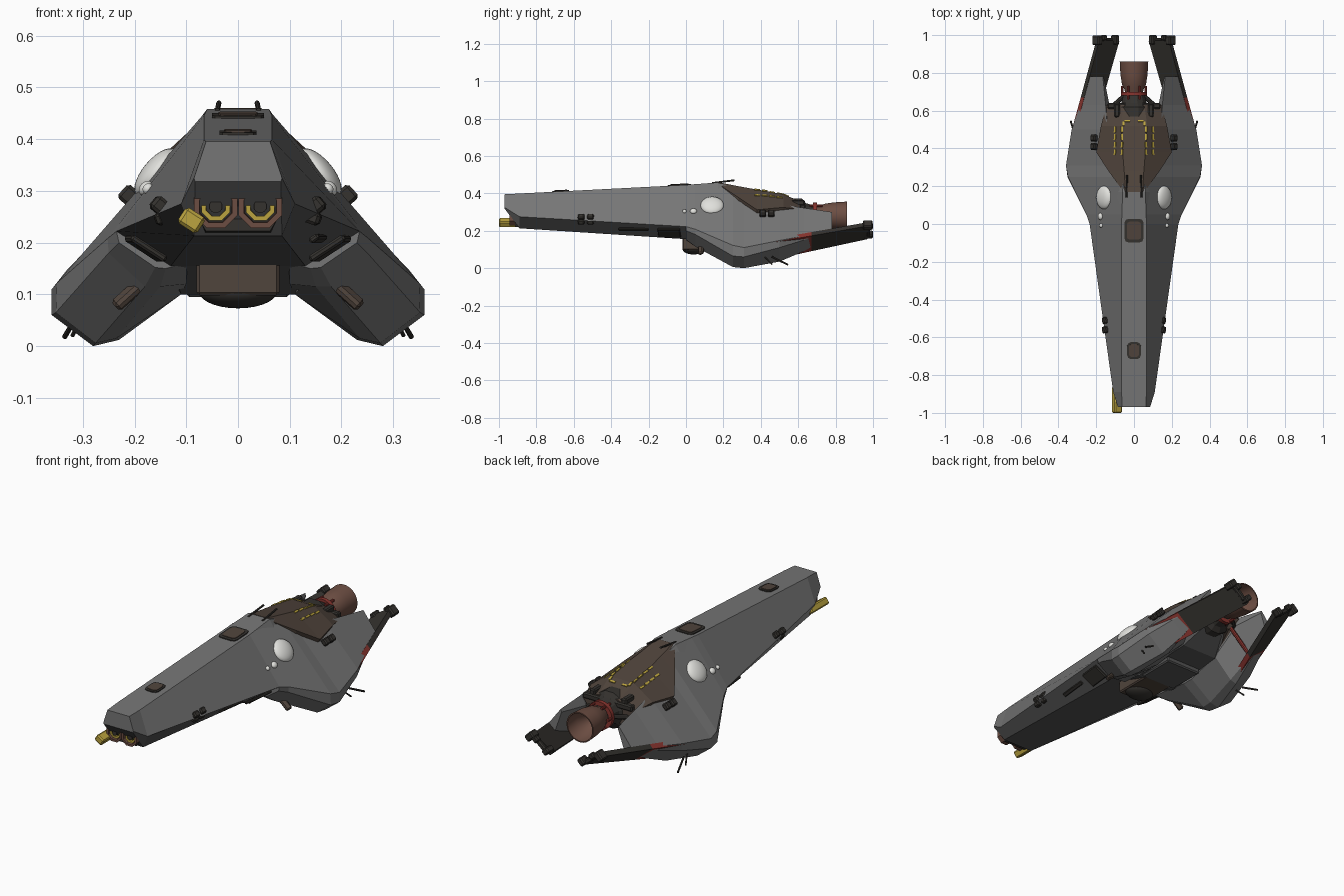
import bpy, bmesh, math
from mathutils import Vector, Euler
from mathutils.bvhtree import BVHTree

if "Cube" in bpy.data.objects:
    bpy.data.objects.remove(bpy.data.objects["Cube"])


def material(name, r, g, b):
    m = bpy.data.materials.new(name)
    m.use_nodes = True
    m.diffuse_color = (r, g, b, 1)
    m.node_tree.nodes["Principled BSDF"].inputs["Base Color"].default_value = (r, g, b, 1)
    return m


grey = material("hull grey", .18, .18, .18)
under = material("underside grey", .09, .09, .09)
dark = material("dark metal", .035, .032, .028)
brown = material("engine cover brown", .08, .058, .045)
copper = material("nozzle copper", .15, .075, .055)
red = material("red panel", .25, .035, .028)
yellow = material("yellow", .5, .37, .05)
white = material("dome white", .75, .75, .72)


def finish(bm, name, mats, rule=None, smooth=False):
    bmesh.ops.recalc_face_normals(bm, faces=bm.faces)
    bm.normal_update()
    for f in bm.faces:
        f.smooth = smooth
        if rule:
            f.material_index = rule(f)
    mesh = bpy.data.meshes.new(name)
    bm.to_mesh(mesh)
    bm.free()
    for m in mats:
        mesh.materials.append(m)
    ob = bpy.data.objects.new(name, mesh)
    bpy.context.collection.objects.link(ob)
    if smooth:
        bpy.ops.object.select_all(action="DESELECT")
        ob.select_set(True)
        bpy.context.view_layer.objects.active = ob
        bpy.ops.object.shade_smooth_by_angle(angle=math.radians(35))
    return ob


def loft(name, stations, mats, rule=None, side=0):
    """Skin cross-sections (y, [(x, z)...]); side 0 closes the section across the centre."""
    bm = bmesh.new()
    rings = []
    for y, pts in stations:
        if side == 0:
            ring = pts + [(-x, z) for x, z in reversed(pts)]
        else:
            ring = [(x * side, z) for x, z in pts]
        rings.append([bm.verts.new((x, y, z)) for x, z in ring])
    n = len(rings[0])
    for a, b in zip(rings, rings[1:]):
        for i in range(n):
            j = (i + 1) % n
            bm.faces.new((a[i], a[j], b[j], b[i]))
    bm.faces.new(rings[0])
    bm.faces.new(rings[-1])
    return finish(bm, name, mats, rule)


def box(name, loc, size, mat, rot=(0, 0, 0), bevel=0.006):
    bm = bmesh.new()
    bmesh.ops.create_cube(bm, size=1)
    bmesh.ops.scale(bm, vec=size, verts=bm.verts)
    if bevel:
        bmesh.ops.bevel(bm, geom=bm.edges[:], offset=min(bevel, min(size) * .3), segments=1, affect="EDGES")
    ob = finish(bm, name, [mat])
    ob.location = loc
    ob.rotation_euler = [math.radians(a) for a in rot]
    return ob


def pair(name, loc, size, mat, rot=(0, 0, 0), bevel=0.006):
    for s, label in ((1, "left_"), (-1, "right_")):
        box(label + name, (loc[0] * s, loc[1], loc[2]), size, mat, (rot[0], rot[1] * s, rot[2] * s), bevel)


def lathe(name, profile, mat, x=0, z=0.28, sides=32, smooth=True):
    """Spin a (y, radius) profile round an axis along y."""
    bm = bmesh.new()
    rings = []
    for y, r in profile:
        rings.append([bm.verts.new((x + r * math.cos(a), y, z + r * math.sin(a)))
                      for a in ((i + .5) * math.tau / sides for i in range(sides))])
    for a, b in zip(rings, rings[1:]):
        for i in range(sides):
            j = (i + 1) % sides
            bm.faces.new((a[i], a[j], b[j], b[i]))
    bm.faces.new(rings[0])
    bm.faces.new(rings[-1])
    return finish(bm, name, [mat], smooth=smooth)


def dome(name, loc, size, mat, tilt=0):
    bm = bmesh.new()
    bmesh.ops.create_uvsphere(bm, u_segments=24, v_segments=14, radius=1)
    bmesh.ops.scale(bm, vec=size, verts=bm.verts)
    ob = finish(bm, name, [mat], smooth=True)
    ob.location = loc
    ob.rotation_euler = (0, math.radians(tilt), 0)


def rod(name, a, b, r, mat):
    a, b = Vector(a), Vector(b)
    bm = bmesh.new()
    bmesh.ops.create_cone(bm, cap_ends=True, segments=8, radius1=r, radius2=r, depth=(b - a).length)
    ob = finish(bm, name, [mat])
    ob.location = (a + b) / 2
    ob.rotation_euler = (b - a).to_track_quat("Z", "Y").to_euler()


# Main hull: flat top, sloping flanks, darker underside
loft("hull", [
    (-.97, [(.062, .395), (.085, .325), (.083, .318)]),
    (-.89, [(.066, .399), (.11, .275), (.085, .213)]),
    (0, [(.066, .445), (.235, .222), (.13, .155)]),
    (.17, [(.06, .458), (.2, .25), (.11, .1)]),
    (.5, [(.05, .35), (.13, .25), (.1, .13)]),
    (.6, [(.05, .33), (.1, .25), (.06, .2)])],
    [grey, under], lambda f: int(f.normal.z < -.2))

# Drooping thick wings
wing = [
    (.0, [(.066, .445), (.235, .222), (.23, .2), (.16, .152), (.14, .15), (.1, .16)]),
    (.05, [(.066, .449), (.252, .208), (.25, .18), (.18, .115), (.15, .115), (.1, .12)]),
    (.25, [(.082, .42), (.35, .122), (.352, .065), (.275, .006), (.235, .015), (.11, .1)]),
    (.31, [(.1, .385), (.36, .11), (.36, .06), (.28, 0), (.23, .012), (.11, .1)]),
    (.5, [(.14, .343), (.33, .148), (.325, .11), (.235, .035), (.2, .045), (.1, .14)]),
    (.63, [(.15, .322), (.285, .172), (.28, .15), (.21, .09), (.2, .1), (.13, .27)]),
    (.78, [(.165, .3), (.236, .207), (.23, .196), (.2, .175), (.195, .185), (.16, .285)])]
# Tail plates running back from the wing tips
tail = [(y, [(.333 - .133 * t, .14 + .085 * t), (.237 - .145 * t, .05 + .105 * t),
             (.217 - .14 * t, .07 + .105 * t), (.313 - .128 * t, .16 + .085 * t)])
        for y, t in ((.485, 0), (.67, .385), (.97, 1))]
for s, label in ((1, "left_"), (-1, "right_")):
    loft(label + "wing", wing, [grey], side=s)
    loft(label + "tail_plate", tail, [red, dark], lambda f: int(f.calc_center_median().y > .67), side=s)
    # Sensor domes on the flank
    dome(label + "sensor_dome", (.158 * s, .14, .335), (.058, .062, .026), white, 50 * s)
    dome(label + "sensor_bead_large", (.178 * s, .04, .305), (.016, .018, .012), white, 50 * s)
    dome(label + "sensor_bead_small", (.174 * s, -.008, .304), (.011, .011, .01), white, 50 * s)
    # Rods and antennas
    rod(label + "top_rod", (.04 * s, .14, .455), (.037 * s, .26, .47), .005, dark)
    rod(label + "wing_antenna", (.31 * s, .46, .06), (.335 * s, .545, .018), .005, dark)
    rod(label + "wing_antenna_short", (.3 * s, .42, .06), (.32 * s, .46, .02), .004, dark)
    rod(label + "engine_strut", (.14 * s, .6, .27), (.05 * s, .68, .28), .012, dark)
    rod(label + "tail_strut", (.2 * s, .64, .13), (.1 * s, .62, .25), .01, red)
    # Nose guns
    lathe(label + "gun_ring", [(-.89, .045), (-.945, .045), (-.945, .034), (-.9, .032)], copper,
          .043 * s, .27, 8, False)
    lathe(label + "gun_liner", [(-.9, .03), (-.935, .03), (-.935, .02), (-.9, .019)], yellow,
          .043 * s, .27, 8, False)
    lathe(label + "gun_barrel", [(-.89, .013), (-.94, .013)], dark, .043 * s, .27, 12, False)

# Tail plate end fittings
pair("tail_fitting_outer", (.195, .972, .23), (.035, .05, .05), dark, (0, -45, 0))
pair("tail_fitting_inner", (.1, .975, .18), (.03, .05, .04), dark, (0, -45, 0))
pair("tail_end_bar", (.148, .975, .205), (.1, .02, .025), dark, (0, -40, 0))
pair("tail_tip", (.16, .985, .225), (.03, .03, .03), dark, (0, -45, 0))

# Flank clamps, vents and slots
for y in (-.56, -.51):
    pair("flank_clamp", (.152, y, .272 - .0), (.03, .035, .03), dark, (0, 50, -8))
    pair("flank_clamp_foot", (.145, y, .248), (.03, .035, .025), dark, (0, 20, -8))
for y in (.41, .455):
    pair("cover_clamp", (.212, y, .292), (.035, .035, .03), dark, (0, 48, 0))
pair("belly_vent", (.178, -.09, .189), (.08, .12, .014), dark, (0, -33, -6))
pair("wing_slot", (.2, .08, .11), (.1, .03, .02), brown, (30, 42, 0))
pair("belly_slot", (.155, -.28, .208), (.02, .16, .012), dark, (0, -35, -6))

# Belly bay and turret
box("belly_bay", (0, .1, .135), (.16, .24, .075), brown)
box("belly_bay_frame", (0, .28, .11), (.2, .2, .03), under)
dome("belly_turret", (0, .04, .105), (.075, .06, .032), dark)

# Top hatches
for y, z, w, d in ((-.035, .443, .1, .125), (-.67, .41, .072, .09)):
    for k, m, lift in ((1, dark, 0), (.76, brown, .003)):
        bm = bmesh.new()
        bmesh.ops.create_cube(bm, size=1)
        bmesh.ops.scale(bm, vec=(w * k, d * k, .01), verts=bm.verts)
        upright = [e for e in bm.edges if abs(e.verts[0].co.z - e.verts[1].co.z) > .005]
        bmesh.ops.bevel(bm, geom=upright, offset=.02 * k, segments=2, affect="EDGES", profile=.5)
        hatch = finish(bm, "top_hatch", [m])
        hatch.location = (0, y, z + lift)
        hatch.rotation_euler.x = math.radians(2.8)

# Gun housing and side lamp
loft("gun_housing", [(-.915, [(.06, .318), (.09, .27), (.062, .222)]),
                     (-.86, [(.06, .32), (.092, .27), (.065, .215)])], [dark])
box("yellow_lamp", (-.09, -.93, .243), (.045, .14, .036), yellow, (0, 33, 0))

# Engine cover
cover = loft("engine_cover", [
    (.17, [(.045, .46), (.055, .452), (.05, .3)]),
    (.28, [(.052, .438), (.135, .378), (.1, .25)]),
    (.38, [(.06, .42), (.2, .312), (.12, .2)]),
    (.52, [(.07, .395), (.175, .325), (.11, .18)]),
    (.63, [(.055, .348), (.145, .31), (.08, .23)])], [brown])

# Yellow dashes laid on the cover surface
bm = bmesh.new()
bm.from_mesh(cover.data)
surface = BVHTree.FromBMesh(bm)
bm.free()


def dash(x, y, w, d):
    hit, normal, _, _ = surface.ray_cast(Vector((x, y, 1)), Vector((0, 0, -1)))
    if hit:
        ob = box("yellow_dash", hit, (w, d, .009), yellow, bevel=0)
        ob.rotation_euler = normal.to_track_quat("Z", "Y").to_euler()
        # Keep the long side running fore and aft
        ob.rotation_euler = Euler((math.atan2(-normal.y, normal.z), math.asin(normal.x), 0))


for s in (1, -1):
    for y in (.38, .42, .46, .5):
        dash(.1 * s, y, .01, .03)
        dash(.063 * s, y, .01, .03)
    dash(.056 * s, .53, .01, .025)
    dash(.035 * s, .545, .03, .01)

# Engine hub, red collar and nozzle
lathe("engine_hub", [(.5, .1), (.62, .095), (.64, .07), (.7, .052)], dark, sides=12, smooth=False)
lathe("engine_collar", [(.68, .05), (.68, .07), (.7, .07), (.7, .05)], red)
lathe("engine_nozzle", [(.69, .045), (.715, .052), (.74, .064), (.79, .072), (.86, .076),
                        (.86, .07), (.79, .064), (.74, .03)], copper)
box("engine_crossbeam", (0, .625, .325), (.28, .03, .03), dark)
pair("engine_bracket", (.09, .6, .35), (.03, .07, .03), dark)
for i in range(6):
    a = i * math.tau / 6
    rod("collar_pipe", (.062 * math.cos(a), .66, .28 + .062 * math.sin(a)),
        (.062 * math.cos(a), .73, .28 + .062 * math.sin(a)), .007, red)
